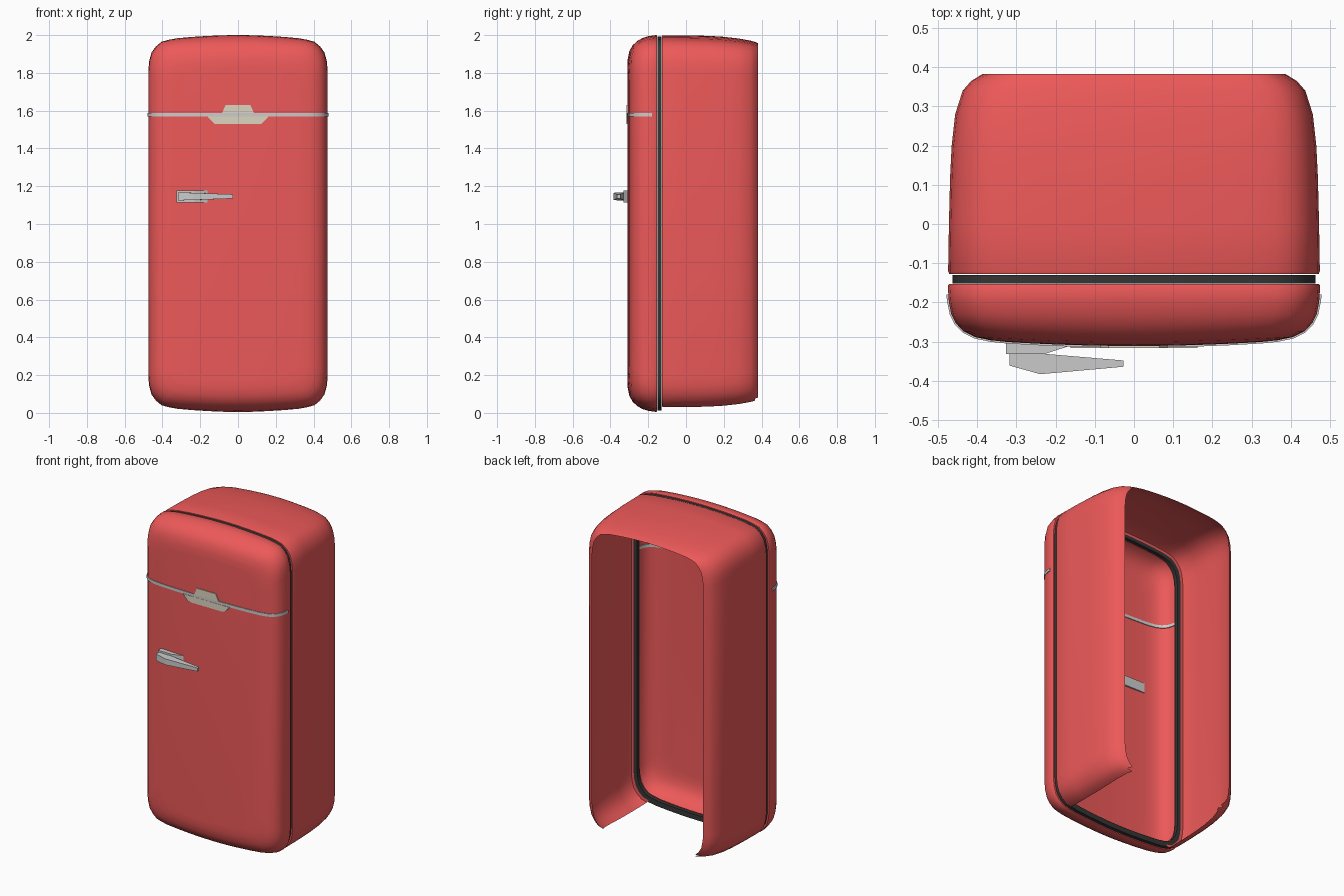
import bpy, bmesh

if "Cube" in bpy.data.objects:
    bpy.data.objects.remove(bpy.data.objects["Cube"])

HW, HZ, ZC = 0.475, 0.9975, 1.0025

# quarter of the front outline: top centre to the straight side
Q = [(0, .9975), (.08, .9965), (.16, .993), (.24, .988), (.32, .981), (.365, .973),
     (.405, .962), (.435, .937), (.458, .905), (.47, .86), (.475, .81)]
N = len(Q)
R = Q + [(x, -z) for x, z in reversed(Q)]
LOOP = R + [(-x, z) for x, z in reversed(R[1:-1])]
L = len(LOOP)


def material(name, rgb):
    m = bpy.data.materials.new(name)
    m.diffuse_color = (*rgb, 1)
    m.use_nodes = True
    m.node_tree.nodes["Principled BSDF"].inputs["Base Color"].default_value = m.diffuse_color
    return m


red = material("red_enamel", (.85, .1, .1))
dark = material("dark_rubber", (.035, .035, .035))
cream = material("cream", (.72, .66, .52))


def finish(name, bm, mat=None, smooth=None):
    bmesh.ops.recalc_face_normals(bm, faces=bm.faces)
    me = bpy.data.meshes.new(name)
    bm.to_mesh(me)
    bm.free()
    ob = bpy.data.objects.new(name, me)
    bpy.context.collection.objects.link(ob)
    if mat:
        me.materials.append(mat)
    if smooth:
        bpy.ops.object.select_all(action='DESELECT')
        ob.select_set(True)
        bpy.context.view_layer.objects.active = ob
        bpy.ops.object.shade_smooth_by_angle(angle=smooth)
    return ob


def shell(rings, closed=False):
    """Loft outline rings given as (y, side inset, top inset, front bulge)."""
    bm = bmesh.new()
    loops = []
    for y, dx, dz, b in rings:
        sx, sz = (HW - dx) / HW, (HZ - dz) / HZ
        loops.append([bm.verts.new((x * sx, y - b * (1 - (x * sx / HW) ** 2), ZC + z * sz))
                      for x, z in LOOP])
    pairs = list(zip(loops, loops[1:]))
    if closed:
        pairs.append((loops[-1], loops[0]))
    for a, b in pairs:
        for i in range(L):
            j = (i + 1) % L
            bm.faces.new((a[i], a[j], b[j], b[i]))
    return bm, loops


def prism(name, pts, to3d, mat=None):
    """Join two matching outlines produced by to3d(point, side)."""
    bm = bmesh.new()
    a, b = [[bm.verts.new(to3d(p, s)) for p in pts] for s in (-1, 1)]
    n = len(pts)
    bm.faces.new(a)
    bm.faces.new(b)
    for i in range(n):
        j = (i + 1) % n
        bm.faces.new((a[i], a[j], b[j], b[i]))
    return finish(name, bm, mat)


# cabinet: open at front and back, floor missing between the rounded corners
bm, _ = shell([(-.128, .02, .02, 0), (-.128, .004, .004, 0), (-.12, .001, .001, 0), (0, .003, .001, 0),
               (.12, .006, .004, 0), (.2, .01, .009, 0), (.28, .019, .018, 0),
               (.34, .038, .029, 0), (.365, .06, .036, 0), (.382, .088, .043, 0)])
floor = [f for f in bm.faces if f.calc_center_median().z < .15
         and max(abs(v.co.x) for v in f.verts) < .367]
bmesh.ops.delete(bm, geom=floor, context='FACES')
finish("cabinet", bm, red, .8)

# rubber seal between cabinet and door
bm, _ = shell([(-.152, .012, .008, 0), (-.13, .012, .008, 0),
               (-.13, .042, .04, 0), (-.152, .042, .04, 0)], closed=True)
finish("door_seal", bm, dark, .8)

# door: hollow pillow with a bulging front
DOOR = [(-.153, .045, .045, 0), (-.153, .003, .003, 0), (-.158, 0, 0, 0), (-.2, .003, .006, 0),
        (-.23, .009, .016, .002), (-.252, .02, .03, .004), (-.272, .04, .052, .009),
        (-.284, .07, .085, .016), (-.288, .11, .13, .021), (-.289, .15, .17, .022)]
bm, loops = shell(DOOR)
cap = loops[-1]
for k in range(-(N - 1), N - 1):
    bm.faces.new([cap[i % L] for i in (k, k + 1, 2 * N - 2 - k, 2 * N - 1 - k)])
finish("door", bm, red, .8)

# trim strip wrapping the door front
half = [(.475, -.18)]
for y, dx, dz, b in DOOR[3:]:
    x = HW - dx
    half.append((x, y - b * (1 - (x / HW) ** 2)))
half += [(x, -.289 - .022 * (1 - (x / HW) ** 2)) for x in (.24, .16, .08)]
path = half + [(0, -.311)] + [(-x, y) for x, y in reversed(half)]
bm = bmesh.new()
prev = None
for i, (x, y) in enumerate(path):
    p, q = path[max(i - 1, 0)], path[min(i + 1, len(path) - 1)]
    tx, ty = q[0] - p[0], q[1] - p[1]
    ln = (tx * tx + ty * ty) ** .5
    nx, ny = -ty / ln, tx / ln
    if nx * x + ny * y < 0:
        nx, ny = -nx, -ny
    ring = [bm.verts.new((x + nx * o, y + ny * o, 1.578 + h))
            for o, h in ((.004, -.009), (.004, .009), (-.005, .009), (-.005, -.009))]
    if prev:
        for a in range(4):
            c = (a + 1) % 4
            bm.faces.new((prev[a], prev[c], ring[c], ring[a]))
    else:
        bm.faces.new(ring)
    prev = ring
bm.faces.new(prev)
finish("trim_strip", bm, None, .6)

# two-part plain badge plate above and below the strip
plate = lambda p, s: (p[0], -.311 + .005 * s, p[1])
prism("badge_upper", [(-.085, 1.587), (.085, 1.587), (.065, 1.63), (-.065, 1.63)], plate, cream)
prism("badge_lower", [(-.125, 1.53), (.125, 1.53), (.162, 1.57), (-.162, 1.57)], plate, cream)

# handle base and tapered lever; points are (x, y, half height)
upright = lambda p, s: (p[0], p[1], 1.146 + s * p[2])
prism("handle_base", [(-.326, -.295, .031), (-.326, -.332, .031), (-.229, -.332, .031),
                      (-.162, -.31, .031), (-.162, -.297, .031)], upright)
prism("handle_lever", [(-.318, -.331, .021), (-.318, -.361, .021), (-.239, -.383, .019),
                       (-.027, -.364, .011), (-.027, -.348, .011), (-.229, -.331, .019)], upright)
